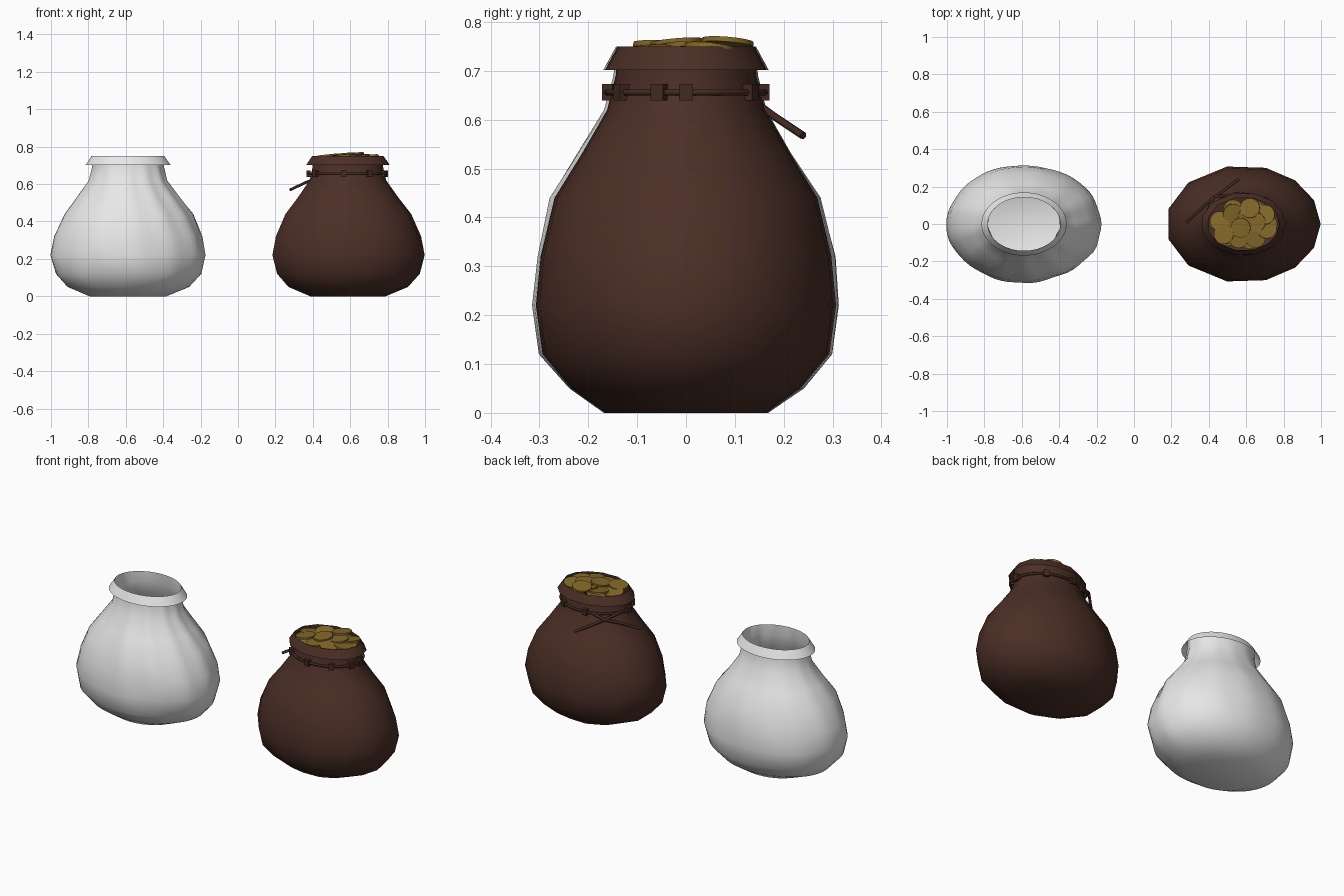
import bpy, bmesh, math, random
from mathutils import Vector, Matrix

if "Cube" in bpy.data.objects:
    bpy.data.objects.remove(bpy.data.objects["Cube"])

random.seed(4)

def mat(name, rgb):
    m = bpy.data.materials.new(name)
    m.diffuse_color = (*rgb, 1)
    m.use_nodes = True
    m.node_tree.nodes["Principled BSDF"].inputs["Base Color"].default_value = m.diffuse_color
    return m

WHITE = mat("plain white", (0.8, 0.8, 0.8))
BROWN = mat("brown leather", (0.070, 0.028, 0.019))
CORD = mat("dark cord", (0.055, 0.023, 0.015))
GOLD = mat("gold", (0.23, 0.14, 0.022))

def finish(bm, name, m, angle=50):
    bmesh.ops.recalc_face_normals(bm, faces=bm.faces) if name == "coins" else None
    me = bpy.data.meshes.new(name)
    bm.to_mesh(me)
    bm.free()
    ob = bpy.data.objects.new(name, me)
    bpy.context.collection.objects.link(ob)
    me.materials.append(m)
    smooth(ob, angle)
    return ob

def smooth(ob, angle):
    bpy.ops.object.select_all(action='DESELECT')
    ob.select_set(True)
    bpy.context.view_layer.objects.active = ob
    bpy.ops.object.shade_smooth_by_angle(angle=math.radians(angle))

# sack profile: x radius, y radius, height (last two rows are the folded rim)
PROFILE = [(.205, .168, 0), (.325, .24, .05), (.388, .300, .12), (.414, .314, .22),
           (.395, .304, .32), (.342, .275, .44), (.272, .218, .53), (.208, .165, .62),
           (.192, .147, .69), (.194, .143, .75), (.227, .169, .702)]

def sack(name, cx, angles, m, wrinkle):
    bm = bmesh.new()
    rings = []
    for rx, ry, z in PROFILE:
        ring = []
        for a in angles:
            s = 1
            if wrinkle and 0.01 < z < 0.7:
                # gathers run down from the neck, strongest at the front right
                w = 0.3 + 0.7 * max(0, math.cos(a + 0.8))
                s += 0.022 * w * math.sin(13 * a + 5 * z) * min(1, z * 2)
                s += 0.008 * math.sin(5 * a + 18 * z)
            ring.append(bm.verts.new((cx + rx * s * math.cos(a), ry * s * math.sin(a), z)))
        rings.append(ring)
    n = len(angles)
    bm.faces.new(rings[0][::-1])
    for lo, hi in zip(rings, rings[1:]):
        for i in range(n):
            j = (i + 1) % n
            bm.faces.new((lo[i], lo[j], hi[j], hi[i]))
    return finish(bm, name, m)

sack("empty_sack", -0.588, [math.tau * i / 64 for i in range(64)], WHITE, True)
half = [24, 48, 73, 102, 135, 165]
sack("coin_sack", 0.584, [math.radians(d) for d in [0] + half + [360 - d for d in half[::-1]]],
     BROWN, False)

# cord around the neck and its two crossing tails
def cord(name, pts, r, cyclic=False):
    cu = bpy.data.curves.new(name, 'CURVE')
    cu.dimensions = '3D'
    cu.bevel_depth = r
    cu.bevel_resolution = 1
    cu.use_fill_caps = True
    sp = cu.splines.new('POLY')
    sp.points.add(len(pts) - 1)
    for p, co in zip(sp.points, pts):
        p.co = (*co, 1)
    sp.use_cyclic_u = cyclic
    cu.materials.append(CORD)
    ob = bpy.data.objects.new(name, cu)
    bpy.context.collection.objects.link(ob)

def neck(deg, z=0.656, grow=0.0):
    a = math.radians(deg)
    return (0.584 + (0.208 + grow) * math.cos(a), (0.161 + grow) * math.sin(a), z)

cord("neck_cord", [neck(d) for d in range(0, 360, 15)], 0.007, True)
cord("tail_left", [neck(112), (.43, .148, .635), (.37, .09, .612), (.28, .01, .57)], 0.008)
cord("tail_right", [neck(158), (.42, .135, .64), (.48, .18, .607), (.56, .24, .567)], 0.008)

# loops holding the cord
bm = bmesh.new()
for d in (0, 55, 100, 180, 215, 265, 305, 340):
    x, y, z = neck(d)
    n = math.atan2(y / .161 ** 2, (x - 0.584) / .208 ** 2)
    M = Matrix.Translation((x, y, z)) @ Matrix.Rotation(n, 4, 'Z') @ Matrix.Diagonal((.022, .028, .034, 1))
    bmesh.ops.create_cube(bm, size=1, matrix=M)
finish(bm, "cord_loops", CORD, 30)

# coins heaped in the mouth: centre x, y, height, tilted at random
COINS = [(.62, .085, .758), (.48, -.055, .752), (.46, .015, .742), (.53, .055, .745),
         (.57, -.02, .757), (.65, .01, .752), (.70, .05, .746), (.71, -.025, .741),
         (.65, -.075, .744), (.56, -.075, .742), (.54, .01, .738), (.61, .04, .742)]
COINS += [(.584 + .13 * math.cos(t), .085 * math.sin(t), .725) for t in range(8)]
COINS += [(.584 + .05 * math.cos(t), .04 * math.sin(t), .722) for t in (0, 2, 4)]
bm = bmesh.new()
for x, y, z in COINS:
    tilt = Matrix.Rotation(random.uniform(-.16, .16), 4, 'X') @ Matrix.Rotation(random.uniform(-.16, .16), 4, 'Y')
    bmesh.ops.create_cone(bm, cap_ends=True, segments=20, radius1=.053, radius2=.053, depth=.01,
                          matrix=Matrix.Translation((x, y, z)) @ tilt)
finish(bm, "coins", GOLD, 35)
